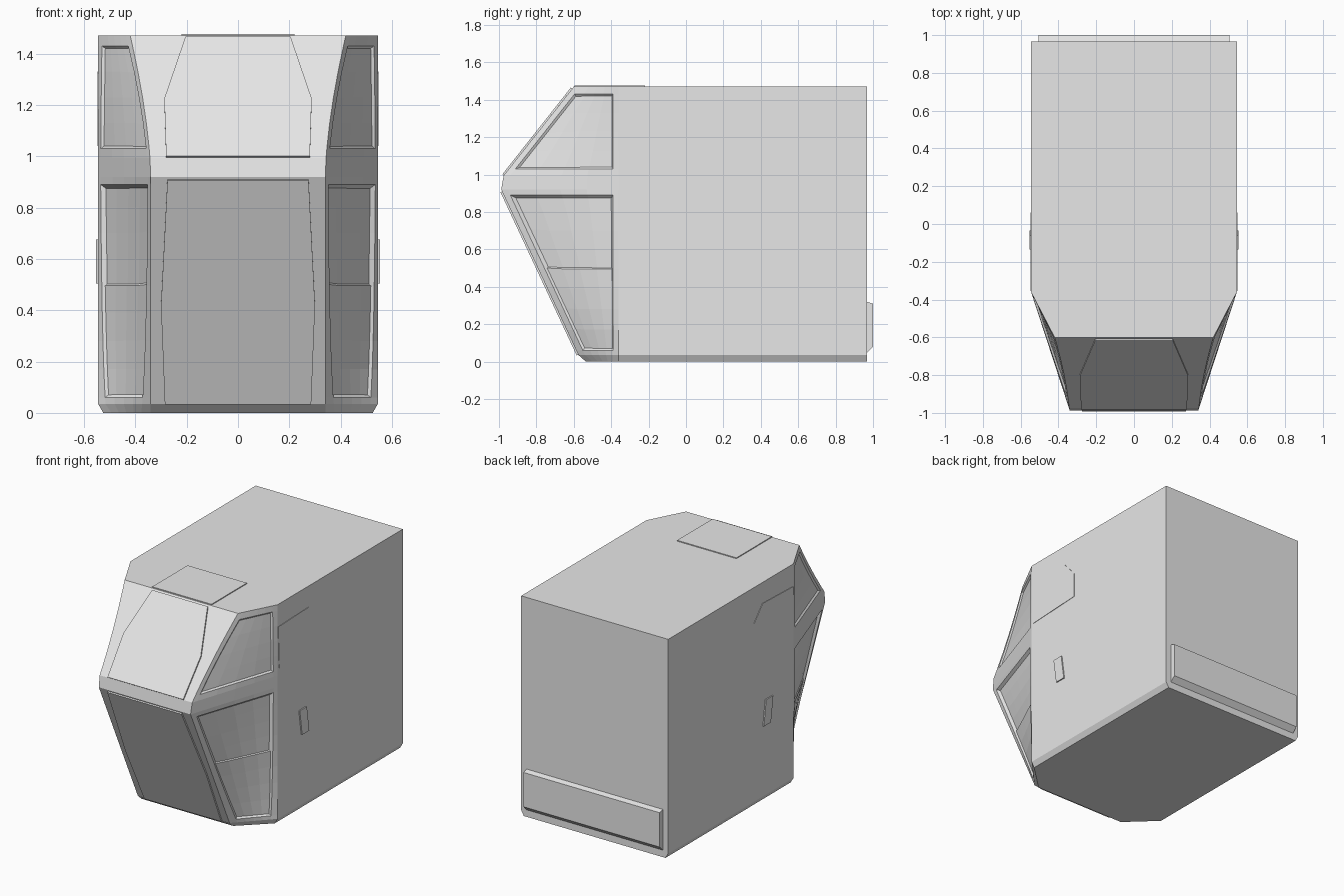
import bpy, bmesh
from mathutils import Vector

cube = bpy.data.objects.get("Cube")
if cube:
    bpy.data.objects.remove(cube, do_unlink=True)

grey = bpy.data.materials.new("light_grey")
grey.use_nodes = True
GREY = (0.8, 0.8, 0.8, 1)
grey.diffuse_color = GREY
grey.node_tree.nodes["Principled BSDF"].inputs["Base Color"].default_value = GREY


def finish(bm, name):
    bmesh.ops.recalc_face_normals(bm, faces=bm.faces[:])
    mesh = bpy.data.meshes.new(name)
    bm.to_mesh(mesh)
    bm.free()
    mesh.materials.append(grey)
    obj = bpy.data.objects.new(name, mesh)
    bpy.context.collection.objects.link(obj)
    return obj


def plate(name, points, offset):
    """Closed plate: an outline extruded along a vector."""
    bm = bmesh.new()
    offset = Vector(offset)
    a = [bm.verts.new(p) for p in points]
    b = [bm.verts.new(Vector(p) + offset) for p in points]
    bm.faces.new(a)
    bm.faces.new(b)
    for i in range(len(a)):
        j = (i + 1) % len(a)
        bm.faces.new((a[i], a[j], b[j], b[i]))
    return finish(bm, name)


# Body dimensions
HALF, SHOULDER, BACK, TOP = 0.545, -0.36, 0.967, 1.47
NOSE = [(0, -0.535), (0.035, -0.575), (0.92, -0.988), (0.995, -0.975), (TOP, -0.60)]


def front_y(z):
    for (z0, y0), (z1, y1) in zip(NOSE, NOSE[1:]):
        if z <= z1:
            return y0 + (y1 - y0) * (z - z0) / (z1 - z0)
    return NOSE[-1][1]


def front_half_width(z):
    return 0.34 + 0.08 * (max(0, z - 0.92) / 0.55) ** 1.6


def half_ring(z):
    """Points of the left side at one height, from the back to the nose."""
    half = HALF if z > 0 else HALF - 0.02
    fy, fw = front_y(z), front_half_width(z)
    inner_a, inner_b = SHOULDER - 0.03, fy + 0.035
    ys = [SHOULDER] + [inner_a + (inner_b - inner_a) * k / 4 for k in range(5)] + [fy]
    ring = [(half, BACK, z)]
    for y in ys:
        t = (y - SHOULDER) / (fy - SHOULDER)
        ring.append((half + (fw - half) * t, y, z))
    return ring


# Body: stacked rings with a tapering, twisted nose
ROWS = [0, 0.035, 0.06, 0.17, 0.28, 0.39, 0.495, 0.6, 0.7, 0.8, 0.89,
        0.92, 0.995, 1.03, 1.13, 1.23, 1.33, 1.43, TOP]
bm = bmesh.new()
rings = []
for z in ROWS:
    side = half_ring(z)
    pts = side + [(-x, y, zz) for x, y, zz in reversed(side)]
    rings.append([bm.verts.new(p) for p in pts])
n = len(rings[0])
cells = {}
for r in range(len(rings) - 1):
    for c in range(n):
        d = (c + 1) % n
        cells[r, c] = bm.faces.new((rings[r][c], rings[r][d], rings[r + 1][d], rings[r + 1][c]))
bm.faces.new(rings[0])
bm.faces.new(rings[-1])
bmesh.ops.recalc_face_normals(bm, faces=bm.faces[:])


def window_cells(low, high, mirrored):
    cols = range(2, 6)
    if mirrored:
        cols = [n - 2 - c for c in cols]
    return [cells[r, c] for r in range(len(ROWS) - 1) for c in cols
            if ROWS[r] >= low and ROWS[r + 1] <= high]


# Recessed side windows
for mirrored in (False, True):
    for low, high in ((0.06, 0.89), (1.03, 1.43)):
        bmesh.ops.inset_region(bm, faces=window_cells(low, high, mirrored),
                               thickness=0.01, depth=-0.01, use_even_offset=True)
    bmesh.ops.inset_region(bm, faces=window_cells(0.495, 0.89, mirrored),
                           thickness=0.006, depth=-0.006, use_even_offset=True)
finish(bm, "cab_body")


# Raised plates on the nose
def nose_plate(name, half_outline, normal):
    left = [(x, front_y(z), z) for x, z in half_outline]
    right = [(-x, y, z) for x, y, z in reversed(left)]
    plate(name, left + right, Vector(normal).normalized() * 0.0095)


nose_plate("windscreen", [(0.28, 0.996), (0.287, 1.22), (0.205, 1.46)], (0, -0.495, 0.375))
nose_plate("front_panel", [(0.285, 0.037), (0.3, 0.42), (0.275, 0.91)], (0, -0.885, -0.413))

# Roof hatch
plate("roof_hatch", [(-0.22, -0.595, TOP), (0.22, -0.595, TOP),
                     (0.22, -0.22, TOP), (-0.22, -0.22, TOP)], (0, 0, 0.006))

# Side window plates and door handles
SIDE_WINDOW = [(-0.345, 1.04), (0.06, 1.06), (0.06, 1.23), (-0.03, 1.33), (-0.355, 1.32)]
HANDLE = [(-0.135, 0.675), (-0.06, 0.675), (-0.035, 0.505), (-0.11, 0.505)]
for label, s in (("left", 1), ("right", -1)):
    plate(label + "_side_window", [(s * HALF, y, z) for y, z in SIDE_WINDOW], (s * 0.003, 0, 0))
    plate(label + "_door_handle", [(s * HALF, y, z) for y, z in HANDLE], (s * 0.008, 0, 0))

# Rear bumper with sloped top and bottom
BUMPER = [(BACK - 0.01, 0.32), (BACK, 0.32), (1.0, 0.31), (1.0, 0.08), (BACK, 0.047), (BACK - 0.01, 0.047)]
plate("rear_bumper", [(-0.505, y, z) for y, z in BUMPER], (1.01, 0, 0))
